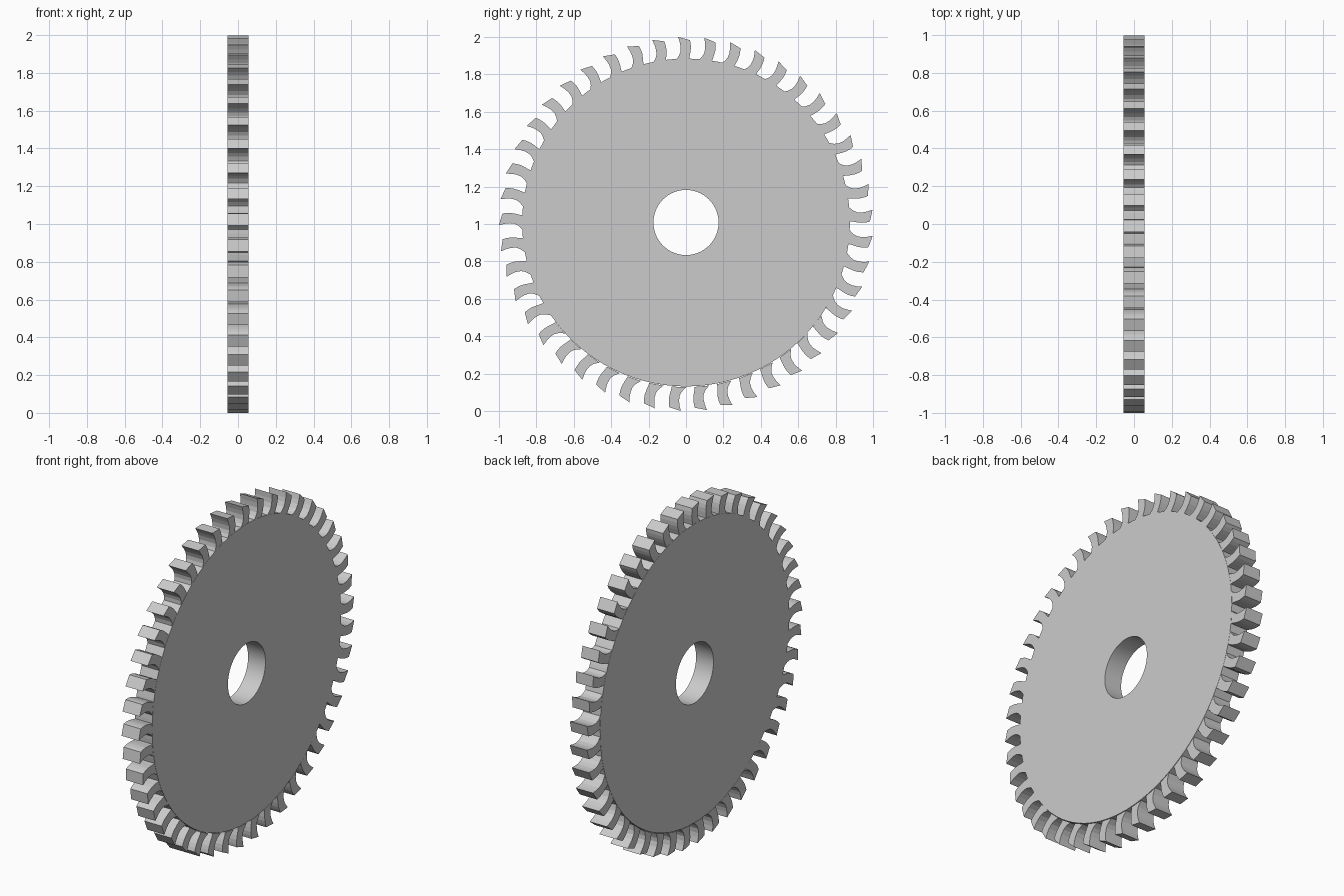
import bpy, bmesh
from math import sin, cos, radians, pi

if "Cube" in bpy.data.objects:
    bpy.data.objects.remove(bpy.data.objects["Cube"])

HALF = 0.0565          # half thickness along x
TEETH = 45


def make_object(name, bm):
    bmesh.ops.recalc_face_normals(bm, faces=bm.faces)
    me = bpy.data.meshes.new(name)
    bm.to_mesh(me)
    bm.free()
    ob = bpy.data.objects.new(name, me)
    bpy.context.collection.objects.link(ob)
    return ob


def ring(bm, x, r, n, zc):
    return [bm.verts.new((x, r * cos(2 * pi * i / n), zc + r * sin(2 * pi * i / n)))
            for i in range(n)]


# Disc with centre bore, sitting very slightly above the tooth centre
N, ZC = 96, 1.008
bm = bmesh.new()
loops = [ring(bm, x, r, N, ZC) for x, r in
         ((-HALF, 0.174), (-HALF, 0.876), (HALF, 0.876), (HALF, 0.174))]
for k in range(4):
    a, b = loops[k], loops[(k + 1) % 4]
    for i in range(N):
        j = (i + 1) % N
        bm.faces.new((a[i], a[j], b[j], b[i]))
disc = make_object("blade_disc", bm)
disc.data.shade_flat()

# One hooked tooth profile: (degrees from tip, radius)
PROFILE = [
    (0.0, 1.0), (-0.45, 0.97), (-0.65, 0.945), (-0.5, 0.918), (0.1, 0.898),
    (0.9, 0.884), (1.7, 0.872),
    (-3.4, 0.872), (-3.55, 0.89), (-3.85, 0.915), (-4.0, 0.94),
    (-3.9, 0.962), (-3.65, 0.983),
]
bm = bmesh.new()
for t in range(TEETH):
    base = 92.4 + t * 360 / TEETH
    sides = []
    for x in (-HALF + 0.001, HALF - 0.001):
        sides.append([bm.verts.new((x, r * cos(radians(base + a)),
                                    1 + r * sin(radians(base + a))))
                      for a, r in PROFILE])
    s, e = sides
    bm.faces.new(s)
    bm.faces.new(e[::-1])
    n = len(PROFILE)
    for i in range(n):
        j = (i + 1) % n
        bm.faces.new((s[i], e[i], e[j], s[j]))
teeth = make_object("cutting_teeth", bm)
teeth.data.shade_flat()
